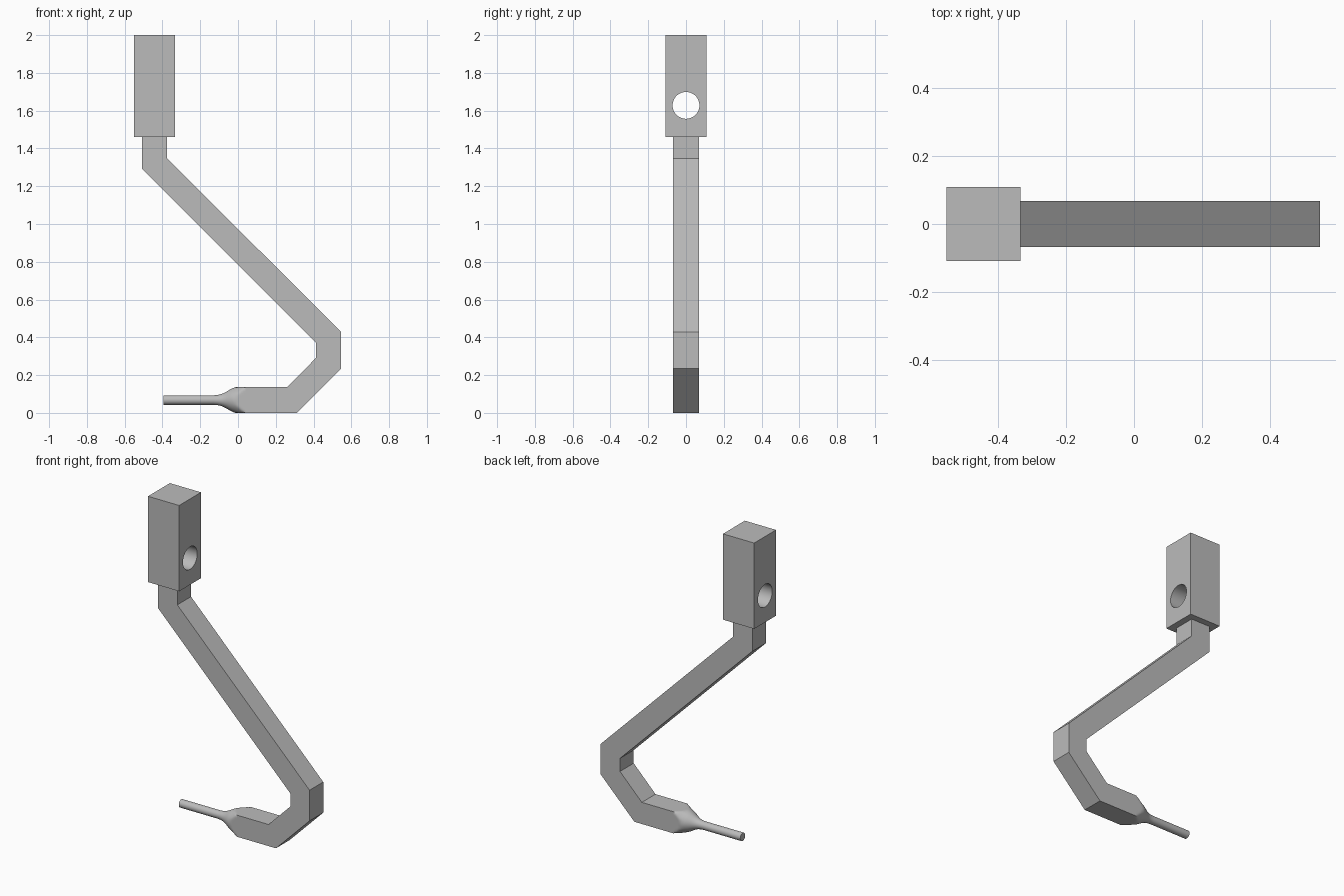
import bpy, bmesh, math

if "Cube" in bpy.data.objects:
    bpy.data.objects.remove(bpy.data.objects["Cube"], do_unlink=True)

grey = bpy.data.materials.new("plain grey")
grey.use_nodes = True
COLOUR = (0.5, 0.5, 0.5, 1)
grey.diffuse_color = COLOUR
grey.node_tree.nodes["Principled BSDF"].inputs["Base Color"].default_value = COLOUR

HALF = 0.068      # half width of the square bar
SHANK_X = -0.442  # centre of the upright end


def make_object(name, bm):
    bmesh.ops.recalc_face_normals(bm, faces=bm.faces)
    mesh = bpy.data.meshes.new(name)
    bm.to_mesh(mesh)
    bm.free()
    mesh.materials.append(grey)
    obj = bpy.data.objects.new(name, mesh)
    bpy.context.collection.objects.link(obj)
    return obj


def shade(obj, degrees):
    bpy.ops.object.select_all(action='DESELECT')
    obj.select_set(True)
    bpy.context.view_layer.objects.active = obj
    bpy.ops.object.shade_smooth_by_angle(angle=math.radians(degrees))


def bridge(bm, a, b):
    for i in range(len(a)):
        j = (i + 1) % len(a)
        bm.faces.new((a[i], a[j], b[j], b[i]))


# Bent square bar: inner and outer outlines, paired at each mitre
inner = [(-0.509, 1.46), (-0.509, 1.292), (0.412, 0.372), (0.412, 0.29), (0.26, 0.136), (0.04, 0.136)]
outer = [(-0.375, 1.46), (-0.375, 1.348), (0.546, 0.428), (0.546, 0.235), (0.312, 0), (0.04, 0)]
bm = bmesh.new()
rings = []
for (xa, za), (xb, zb) in zip(inner, outer):
    corners = [(xa, -HALF, za), (xa, HALF, za), (xb, HALF, zb), (xb, -HALF, zb)]
    rings.append([bm.verts.new(c) for c in corners])
for a, b in zip(rings, rings[1:]):
    bridge(bm, a, b)
make_object("bent_bar", bm)

# Round pin flaring into the square bar: a turned profile clipped by the square
profile = [(-0.395, 0.025), (-0.13, 0.025), (-0.11, 0.0265), (-0.09, 0.031), (-0.075, 0.037),
           (-0.06, 0.045), (-0.045, 0.054), (-0.03, 0.062), (-0.015, 0.068), (0, 0.075),
           (0.01, 0.08), (0.02, 0.086), (0.03, 0.091), (0.04, 0.097)]
STEPS = 64
bm = bmesh.new()
rings = []
for x, radius in profile:
    ring = []
    for i in range(STEPS):
        c, s = math.cos(math.tau * i / STEPS), math.sin(math.tau * i / STEPS)
        r = min(radius, HALF / max(abs(c), abs(s)))
        ring.append(bm.verts.new((x, r * c, HALF + r * s)))
    rings.append(ring)
for a, b in zip(rings, rings[1:]):
    bridge(bm, a, b)
bm.faces.new(rings[0])
shade(make_object("pin_tip", bm), 30)

# Cutter for the cross hole
bpy.ops.mesh.primitive_cylinder_add(vertices=64, radius=0.071, depth=0.5,
                                    location=(SHANK_X, 0, 1.628), rotation=(0, math.pi / 2, 0))
cutter = bpy.context.object
cutter.name = "hole_cutter"
cutter.data.materials.append(grey)

# Square head block with the hole through it
bpy.ops.mesh.primitive_cube_add(size=1, location=(SHANK_X, 0, 1.73))
block = bpy.context.object
block.name = "head_block"
block.scale = (0.217, 0.217, 0.54)
bpy.ops.object.transform_apply(location=False, rotation=False, scale=True)
block.data.materials.append(grey)
cut = block.modifiers.new("hole", 'BOOLEAN')
cut.operation = 'DIFFERENCE'
cut.solver = 'EXACT'
cut.object = cutter
bpy.ops.object.modifier_apply(modifier=cut.name)
bpy.data.objects.remove(cutter, do_unlink=True)
shade(block, 30)
